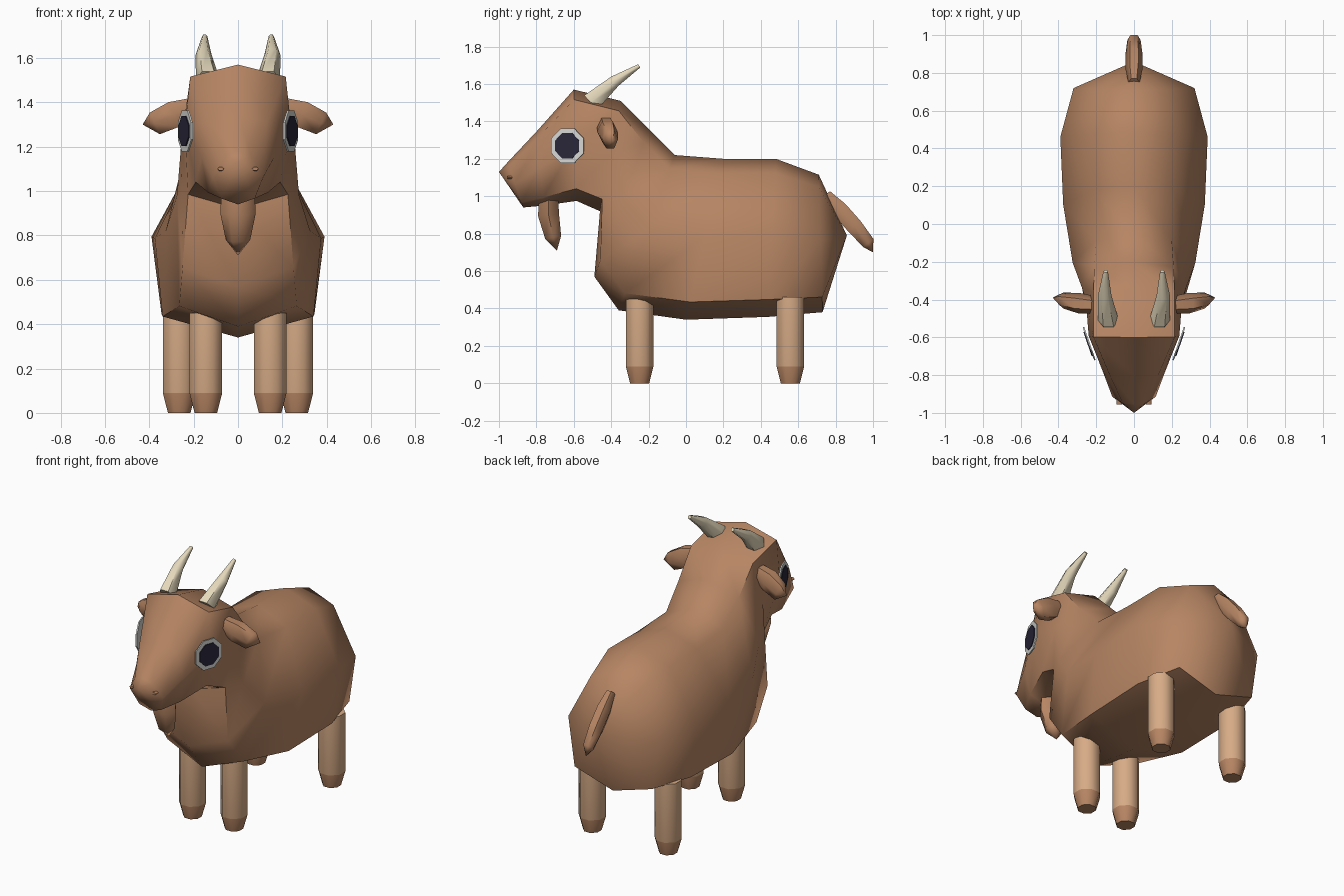
import bpy, bmesh, math
from mathutils import Vector, Matrix

if "Cube" in bpy.data.objects:
    bpy.data.objects.remove(bpy.data.objects["Cube"])


def material(name, rgb):
    m = bpy.data.materials.new(name)
    m.diffuse_color = (*rgb, 1)
    m.use_nodes = True
    m.node_tree.nodes["Principled BSDF"].inputs["Base Color"].default_value = m.diffuse_color
    return m


COAT = material("brown coat", (0.47, 0.235, 0.125))
LEG = material("tan leg", (0.68, 0.41, 0.24))
HORN = material("cream horn", (0.78, 0.69, 0.50))
WHITE = material("eye white", (0.68, 0.68, 0.66))
DARK = material("dark pupil", (0.022, 0.02, 0.042))


def loft(name, rings, mats, start=None, end=None, angle=45):
    """Skin closed rings; each end closes to a point, or flat if no point is given."""
    bm = bmesh.new()
    loops = [[bm.verts.new(p) for p in r] for r in rings]
    n = len(loops[0])
    for a, b in zip(loops, loops[1:]):
        for i in range(n):
            bm.faces.new((a[i], a[(i + 1) % n], b[(i + 1) % n], b[i]))
    for loop, tip in ((loops[0], start), (loops[-1], end)):
        if tip is None:
            bm.faces.new(loop)
        else:
            t = bm.verts.new(tip)
            for i in range(n):
                bm.faces.new((loop[i], loop[(i + 1) % n], t))
    bmesh.ops.recalc_face_normals(bm, faces=bm.faces)
    me = bpy.data.meshes.new(name)
    bm.to_mesh(me)
    bm.free()
    for m in mats:
        me.materials.append(m)
    ob = bpy.data.objects.new(name, me)
    bpy.context.collection.objects.link(ob)
    bpy.ops.object.select_all(action='DESELECT')
    ob.select_set(True)
    bpy.context.view_layer.objects.active = ob
    bpy.ops.object.shade_smooth_by_angle(angle=math.radians(angle))
    return ob


def tube(name, path, mat, side_axis, sides=6, end=None):
    """Path entries: (centre, radius along side_axis, radius across it)."""
    rings = []
    u = Vector(side_axis).normalized()
    pts = [Vector(p[0]) for p in path]
    for k, (c, ru, rv) in enumerate(path):
        d = pts[min(k + 1, len(pts) - 1)] - pts[max(k - 1, 0)]
        v = d.cross(u).normalized()
        rings.append([Vector(c) + u * ru * math.cos(a) + v * rv * math.sin(a)
                      for a in (2 * math.pi * i / sides for i in range(sides))])
    return loft(name, rings, [mat], end=end, angle=60)


# Body, neck and head: (top y, top z, bottom y, bottom z, upper, middle, lower half width)
sections = [
    (0.71, 1.115, 0.73, 0.38, 0.17, 0.32, 0.27),
    (0.48, 1.20, 0.44, 0.355, 0.21, 0.39, 0.345),
    (0.20, 1.20, 0.00, 0.34, 0.21, 0.375, 0.34),
    (-0.06, 1.22, -0.36, 0.39, 0.20, 0.325, 0.265),
    (-0.20, 1.36, -0.49, 0.57, 0.21, 0.275, 0.25),
    (-0.35, 1.51, -0.46, 0.92, 0.215, 0.255, 0.225),
    (-0.60, 1.57, -0.585, 0.975, 0.215, 0.24, 0.19),
    (-0.80, 1.345, -0.76, 0.95, 0.13, 0.165, 0.135),
    (-0.955, 1.18, -0.87, 0.94, 0.06, 0.115, 0.075),
]
rings = []
for ty, tz, by, bz, wu, wm, wl in sections:
    half = [(0, 0), (wu, 0.09), (wm, 0.48), (wl, 0.89), (0, 1)]
    loop = half + [(-w, f) for w, f in half[3:0:-1]]
    rings.append([(w, ty + (by - ty) * f, tz + (bz - tz) * f) for w, f in loop])
loft("body_and_head", rings, [COAT], start=(0, 0.86, 0.79), end=(0, -1.0, 1.13), angle=60)

# Beard and tail
tube("beard", [((0, -0.735, 0.99), 0.075, 0.06), ((0, -0.735, 0.90), 0.08, 0.065),
               ((0, -0.71, 0.78), 0.055, 0.05)], COAT, (1, 0, 0), end=(0, -0.69, 0.71))
tube("tail", [((0, 0.75, 1.01), 0.03, 0.03), ((0, 0.82, 0.93), 0.045, 0.05),
              ((0, 0.90, 0.84), 0.045, 0.05), ((0, 0.975, 0.75), 0.035, 0.04)],
     COAT, (1, 0, 0), end=(0, 1.0, 0.70))


def leg(name, x, y, top):
    prof = [(0.0, 0.055), (0.09, 0.08), (top, 0.08)]
    rings = [[(x + r * math.cos(a), y + r * math.sin(a), z)
              for a in (math.pi / 8 + math.pi / 4 * i for i in range(8))] for z, r in prof]
    ob = loft(name, rings, [LEG, COAT], angle=50)
    # Hoof colour on the lowest faces
    for p in ob.data.polygons:
        p.material_index = 1 if p.center.z < 0.07 else 0


def eye_disc(name, s, r, offset, mat):
    normal = Vector((s * 0.945, -0.327, 0)).normalized()
    centre = Vector((s * 0.228, -0.63, 1.27)) + normal * offset
    side = Vector((0, 0, 1)).cross(normal)
    rings = [[centre + normal * h + side * r * math.cos(a) + Vector((0, 0, r * math.sin(a)))
              for a in (math.pi / 8 + math.pi / 4 * i for i in range(8))]
             for h in (0, 0.008)]
    loft(name, rings, [mat], angle=30)


for s, tag in ((1, "left"), (-1, "right")):
    leg("front_leg_" + tag, s * 0.145, -0.248, 0.45)
    leg("back_leg_" + tag, s * 0.265, 0.558, 0.46)
    tube("horn_" + tag, [((s * 0.135, -0.51, 1.50), 0.055, 0.06),
                         ((s * 0.155, -0.38, 1.615), 0.036, 0.036),
                         ((s * 0.15, -0.25, 1.697), 0.012, 0.012)], HORN, (1, 0, 0))
    tube("ear_" + tag, [((s * 0.19, -0.43, 1.385), 0.045, 0.045),
                        ((s * 0.29, -0.42, 1.345), 0.055, 0.07),
                        ((s * 0.375, -0.405, 1.305), 0.042, 0.062)],
         COAT, (0, 1, 0), end=(s * 0.43, -0.39, 1.30))
    eye_disc("eye_white_" + tag, s, 0.10, 0.006, WHITE)
    eye_disc("pupil_" + tag, s, 0.073, 0.011, DARK)
    # Nostril
    tube("nostril_" + tag, [((s * 0.075, -0.92, 1.10), 0.018, 0.012),
                            ((s * 0.078, -0.955, 1.10), 0.014, 0.009)], COAT, (1, 0, 0))
